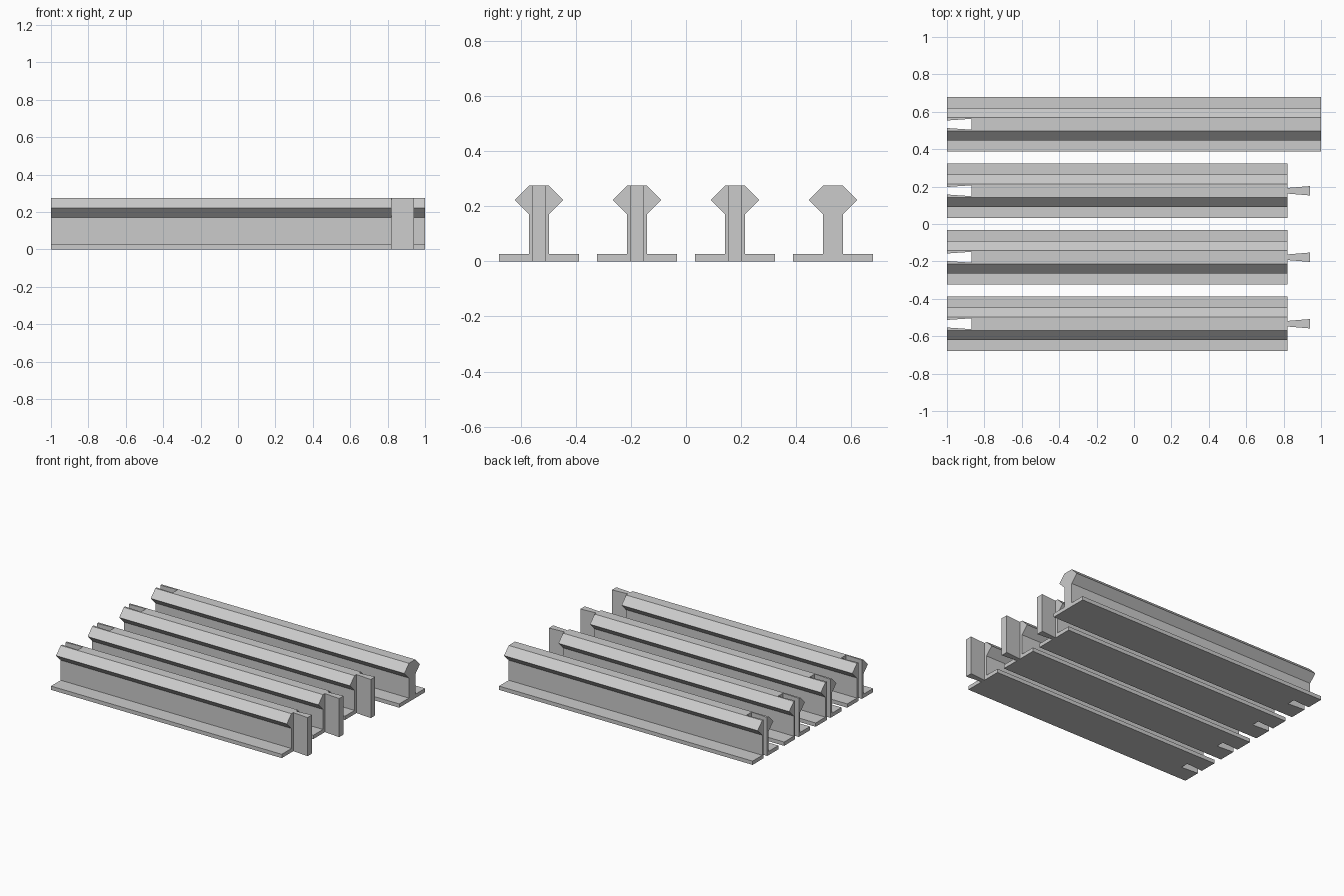
import bpy
import bmesh
from mathutils import Vector

cube = bpy.data.objects.get("Cube")
if cube:
    bpy.data.objects.remove(cube, do_unlink=True)

steel = bpy.data.materials.new("light_grey_metal")
steel.use_nodes = True
GREY = (0.6, 0.6, 0.6, 1.0)
steel.diffuse_color = GREY
steel.node_tree.nodes["Principled BSDF"].inputs["Base Color"].default_value = GREY


def prism(name, outline, direction):
    """Extrude a closed outline into a flat-sided solid."""
    bm = bmesh.new()
    face = bm.faces.new([bm.verts.new(p) for p in outline])
    result = bmesh.ops.extrude_face_region(bm, geom=[face])
    moved = [v for v in result["geom"] if isinstance(v, bmesh.types.BMVert)]
    bmesh.ops.translate(bm, verts=moved, vec=Vector(direction))
    bmesh.ops.recalc_face_normals(bm, faces=bm.faces[:])
    mesh = bpy.data.meshes.new(name)
    bm.to_mesh(mesh)
    bm.free()
    mesh.materials.append(steel)
    obj = bpy.data.objects.new(name, mesh)
    bpy.context.collection.objects.link(obj)
    return obj


def dovetail(name, x0, half0, x1, half1, y, z0, z1):
    """Upright tapered block, used for the tongues and the sockets."""
    outline = [(x0, y - half0, z0), (x1, y - half1, z0),
               (x1, y + half1, z0), (x0, y + half0, z0)]
    return prism(name, outline, (0, 0, z1 - z0))


# Half of the rail section: foot, web and bevelled head (half width, height)
HEIGHT = 0.275
HALF = [(0.145, 0), (0.145, 0.027), (0.036, 0.027), (0.036, 0.17),
        (0.088, 0.222), (0.036, HEIGHT)]
SECTION = HALF + [(-w, h) for w, h in reversed(HALF)]

START, SHOULDER, END = -1.0, 0.82, 1.0
PITCH = 0.3555

for i in range(4):
    y = (i - 1.5) * PITCH
    last = i == 3
    end = END if last else SHOULDER

    # Rail body
    rail = prism(f"rail_{i + 1}", [(START, y + w, h) for w, h in SECTION],
                 (end - START, 0, 0))

    # Socket cut through the full height of one end
    cutter = dovetail("socket_cutter", START - 0.02, 0.0188, -0.87, 0.029,
                      y, -0.1, HEIGHT + 0.1)
    cutter.hide_render = True
    cut = rail.modifiers.new("socket", 'BOOLEAN')
    cut.operation = 'DIFFERENCE'
    cut.solver = 'EXACT'
    cut.object = cutter
    bpy.context.view_layer.objects.active = rail
    bpy.ops.object.modifier_apply(modifier=cut.name)
    bpy.data.objects.remove(cutter, do_unlink=True)

    # Joining tongue on the other end
    if not last:
        dovetail(f"tongue_{i + 1}", SHOULDER, 0.015, 0.94, 0.025, y, 0, HEIGHT)
